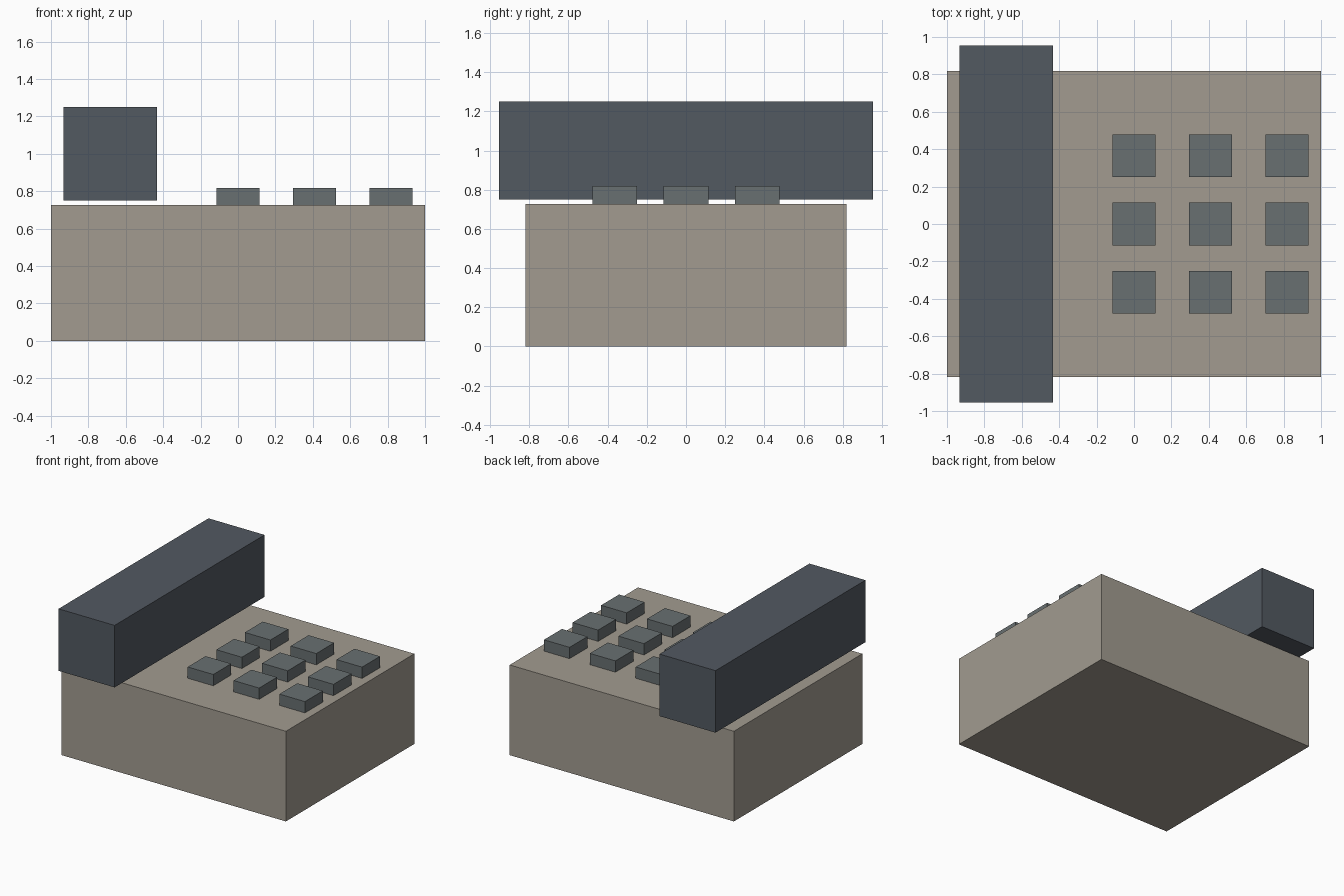
import bpy

if "Cube" in bpy.data.objects:
    bpy.data.objects.remove(bpy.data.objects["Cube"])


def material(name, color):
    mat = bpy.data.materials.new(name)
    mat.diffuse_color = (*color, 1)
    mat.use_nodes = True
    mat.node_tree.nodes["Principled BSDF"].inputs["Base Color"].default_value = mat.diffuse_color
    return mat


def box(name, center, size, mat):
    bpy.ops.mesh.primitive_cube_add(size=1, location=center)
    obj = bpy.context.object
    obj.name = name
    obj.scale = size
    bpy.ops.object.transform_apply(location=False, rotation=False, scale=True)
    obj.data.materials.append(mat)
    return obj


casing = material("casing_beige", (0.36, 0.33, 0.28))
dark = material("handset_slate", (0.085, 0.10, 0.12))
grey = material("button_grey", (0.14, 0.16, 0.165))

BODY_H = 0.727
BUTTON_H = 0.091

# Main casing
box("body", (0, 0, BODY_H / 2), (2, 1.636, BODY_H), casing)

# Handset hovering just above the left side of the casing
box("handset", (-0.682, 0, 1.0), (0.5, 1.91, 0.5), dark)

# Three by three keypad
for row in range(3):
    for col in range(3):
        box(f"button_{row + 1}_{col + 1}",
            (col * 0.409, (1 - row) * 0.364, BODY_H + BUTTON_H / 2),
            (0.228, 0.228, BUTTON_H), grey)
